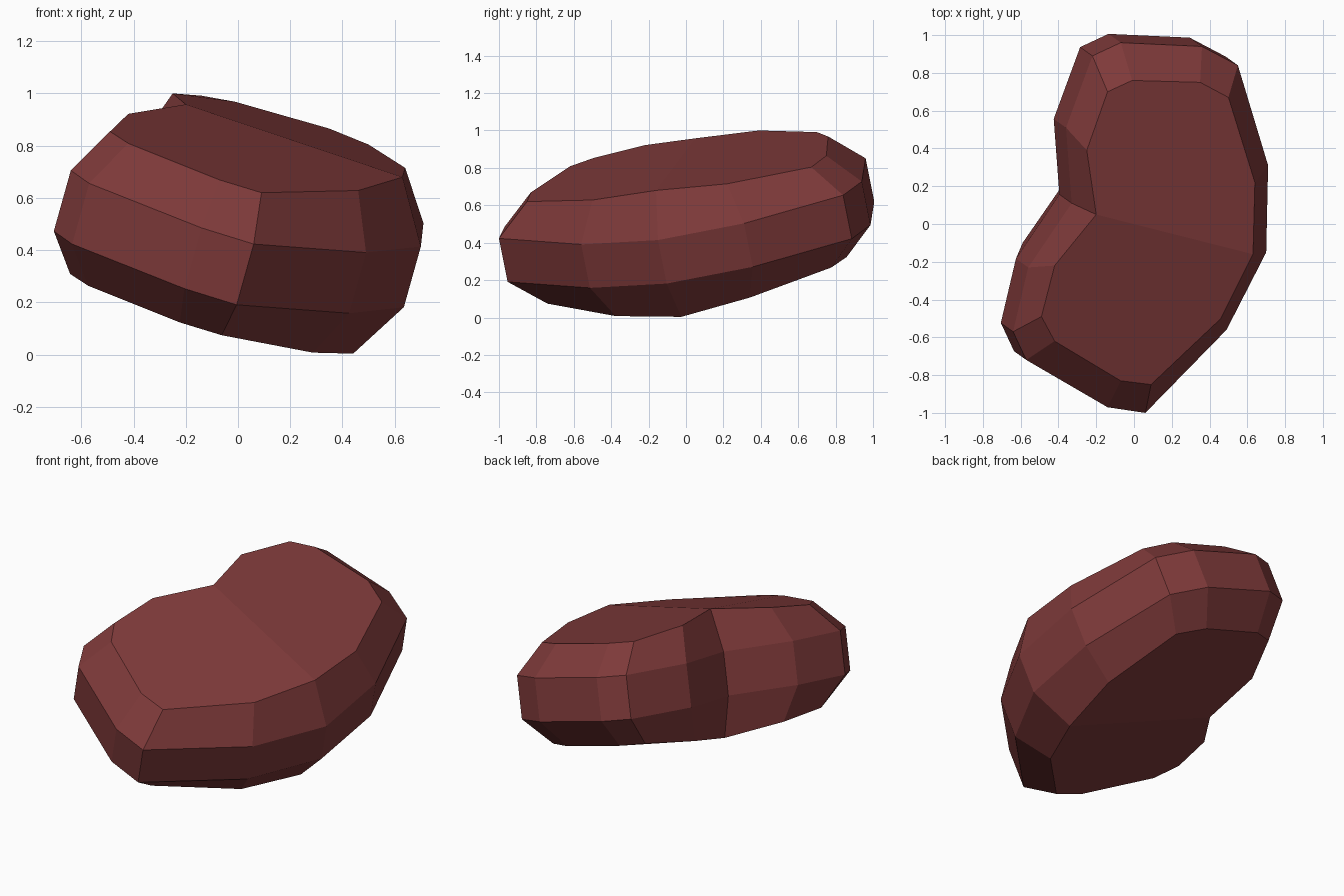
import bpy
import bmesh
from mathutils import Vector

if "Cube" in bpy.data.objects:
    bpy.data.objects.remove(bpy.data.objects["Cube"])

# Tilted mid-plane of the bean: z = 0.51 - 0.28x + 0.20y
UP = Vector((0.28, -0.20, 1.0))


def plane_z(x, y):
    return 0.51 - 0.28 * x + 0.20 * y


def mirrored(p):
    """Reflect a point through the tilted mid-plane."""
    return p - UP * (2 * (p.z - plane_z(p.x, p.y)) / UP.length_squared)


# Outline: cap rim x, y, height above mid-plane; side rim x, y
outline = [
    (0.09, -0.85, 0.305, 0.06, -1.00),
    (-0.07, -0.83, 0.305, -0.14, -0.97),
    (-0.42, -0.62, 0.305, -0.57, -0.72),
    (-0.49, -0.49, 0.305, -0.64, -0.57),
    (-0.42, -0.22, 0.338, -0.56, -0.23),
    (-0.20, 0.05, 0.382, -0.33, 0.11),
    (-0.25, 0.39, 0.342, -0.36, 0.51),
    (-0.14, 0.70, 0.302, -0.22, 0.89),
    (-0.01, 0.76, 0.303, -0.07, 0.96),
    (0.35, 0.75, 0.303, 0.36, 0.94),
    (0.50, 0.67, 0.300, 0.55, 0.84),
    (0.64, 0.22, 0.340, 0.71, 0.31),
    (0.63, -0.16, 0.378, 0.70, -0.15),
    (0.46, -0.50, 0.347, 0.49, -0.56),
]
n = len(outline)
cap = [Vector((x, y, plane_z(x, y) + h)) for x, y, h, _, _ in outline]
side = [Vector((x, y, plane_z(x, y) + 0.13)) for _, _, _, x, y in outline]
levels = [cap, side, [mirrored(p) for p in side], [mirrored(p) for p in cap]]

# Bean body: four rings bridged together
bm = bmesh.new()
rings = [[bm.verts.new(p) for p in level] for level in levels]
for a, b in zip(rings, rings[1:]):
    for i in range(n):
        j = (i + 1) % n
        bm.faces.new((a[i], a[j], b[j], b[i]))

# Top and bottom caps, each folded in two along the waist
for ring in (rings[0], rings[-1]):
    bm.faces.new(ring[5:13])
    bm.faces.new(ring[:6] + ring[12:])
bmesh.ops.recalc_face_normals(bm, faces=bm.faces)

mesh = bpy.data.meshes.new("bean")
bm.to_mesh(mesh)
bm.free()
bean = bpy.data.objects.new("bean", mesh)
bpy.context.collection.objects.link(bean)

red = bpy.data.materials.new("dark bean red")
red.diffuse_color = (0.21, 0.042, 0.042, 1)
red.use_nodes = True
red.node_tree.nodes["Principled BSDF"].inputs["Base Color"].default_value = red.diffuse_color
mesh.materials.append(red)
